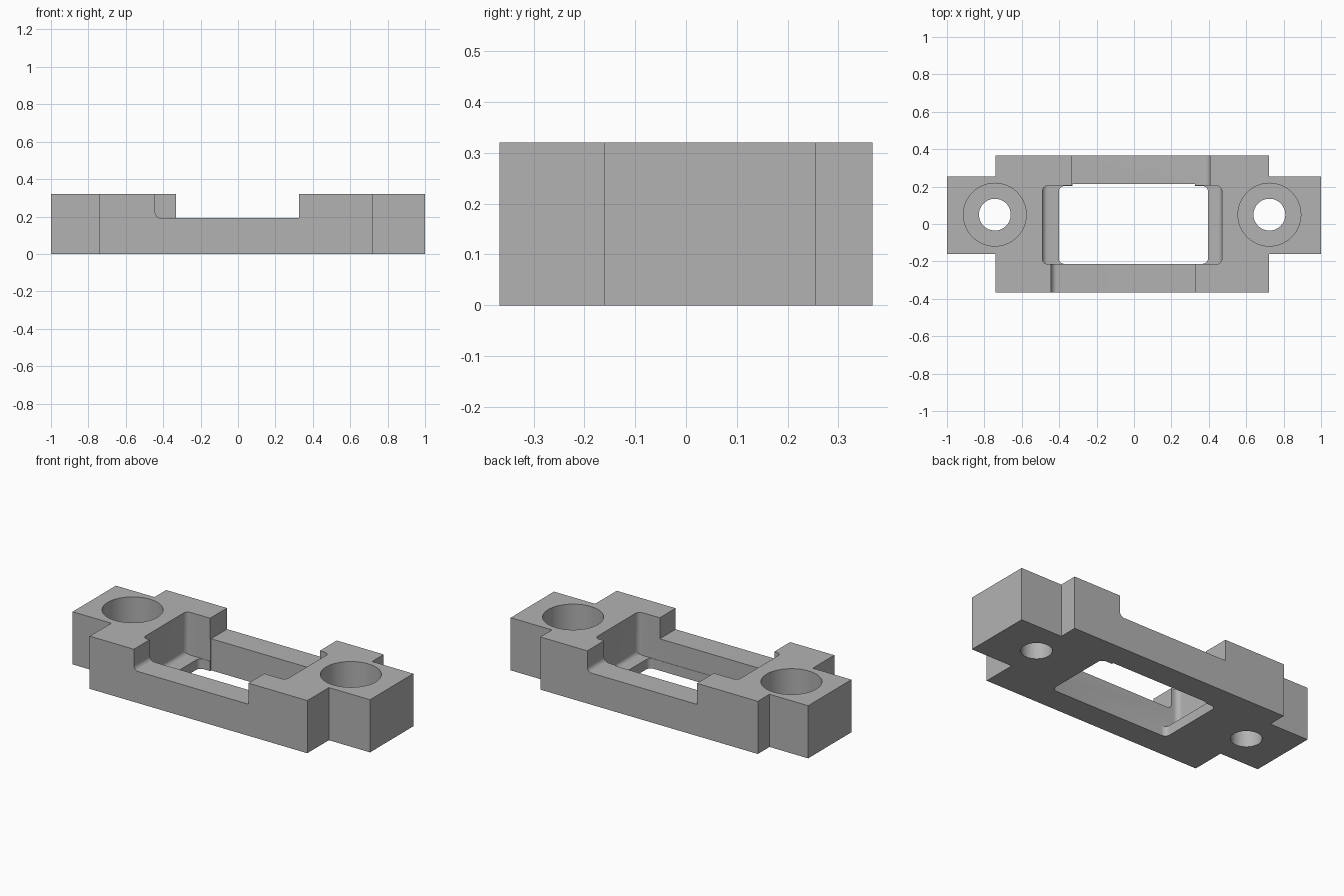
import bpy, bmesh, math

if "Cube" in bpy.data.objects:
    bpy.data.objects.remove(bpy.data.objects["Cube"])

H = 0.32
grey = bpy.data.materials.new("plain grey")
grey.diffuse_color = (0.45, 0.45, 0.45, 1)
grey.use_nodes = True
grey.node_tree.nodes["Principled BSDF"].inputs["Base Color"].default_value = grey.diffuse_color


def add_object(name, bm):
    bmesh.ops.recalc_face_normals(bm, faces=bm.faces)
    mesh = bpy.data.meshes.new(name)
    bm.to_mesh(mesh)
    bm.free()
    ob = bpy.data.objects.new(name, mesh)
    bpy.context.collection.objects.link(ob)
    return ob


def box(name, x, y, z, rounded=None, r=0.03):
    """Box from ranges; 'rounded' picks edges to fillet from (midpoint, direction)."""
    bm = bmesh.new()
    bmesh.ops.create_cube(bm, size=1)
    if rounded:
        picked = [e for e in bm.edges
                  if rounded((e.verts[0].co + e.verts[1].co) / 2,
                             e.verts[1].co - e.verts[0].co)]
    for v in bm.verts:
        for i, (lo, hi) in enumerate((x, y, z)):
            v.co[i] = lo if v.co[i] < 0 else hi
    if rounded:
        bmesh.ops.bevel(bm, geom=picked, offset=r, segments=6, profile=0.5,
                        affect='EDGES', clamp_overlap=True)
    return add_object(name, bm)


def cylinder(name, x, y, r, z0, z1):
    bm = bmesh.new()
    bmesh.ops.create_cone(bm, cap_ends=True, segments=64, radius1=r, radius2=r,
                          depth=z1 - z0)
    bmesh.ops.translate(bm, verts=bm.verts, vec=(x, y, (z0 + z1) / 2))
    return add_object(name, bm)


# Block with a narrower mounting tab at each end
outline = [(-1, -0.16), (-0.74, -0.16), (-0.74, -0.367), (0.723, -0.367),
           (0.723, -0.16), (1, -0.16), (1, 0.255), (0.723, 0.255),
           (0.723, 0.367), (-0.74, 0.367), (-0.74, 0.255), (-1, 0.255)]
bm = bmesh.new()
face = bm.faces.new([bm.verts.new((x, y, 0)) for x, y in outline])
top = bmesh.ops.extrude_face_region(bm, geom=[face])["geom"]
bmesh.ops.translate(bm, verts=[g for g in top if isinstance(g, bmesh.types.BMVert)],
                    vec=(0, 0, H))
body = add_object("mounting_bracket", bm)


def upright(m, d):
    return abs(d.z) > 0.5


cutters = [
    # Deep pocket, filleted where its end walls meet the ledges
    box("pocket_cutter", (-0.49, 0.47), (-0.215, 0.205), (0.06, 0.5),
        lambda m, d: upright(m, d) or (abs(d.y) > 0.5 and m.z < 0)),
    # Through opening with a small step in the back wall
    box("opening_cutter", (-0.402, 0.396), (-0.213, 0.203), (-0.1, 0.4), upright),
    box("step_cutter", (-0.33, 0.325), (0, 0.214), (-0.1, 0.45)),
    # Lowered rails, each with one filleted end
    box("front_rail_cutter", (-0.443, 0.327), (-0.5, -0.1), (0.192, 0.6),
        lambda m, d: abs(d.y) > 0.5 and m.z < 0 and m.x < 0),
    box("back_rail_cutter", (-0.331, 0.407), (0.1, 0.5), (0.192, 0.6),
        lambda m, d: abs(d.y) > 0.5 and m.z < 0 and m.x > 0),
]
# Counterbored screw holes
for cx in (-0.744, 0.724):
    cutters.append(cylinder("screw_hole_cutter", cx, 0.05, 0.085, -0.1, 0.3))
    cutters.append(cylinder("counterbore_cutter", cx, 0.05, 0.168, 0.12, 0.5))

for c in cutters:
    c.hide_render = True
    mod = body.modifiers.new(c.name, 'BOOLEAN')
    mod.operation = 'DIFFERENCE'
    mod.solver = 'EXACT'
    mod.object = c

# Bake the cuts and drop the cutters
bpy.context.view_layer.update()
deps = bpy.context.evaluated_depsgraph_get()
result = bpy.data.meshes.new_from_object(body.evaluated_get(deps))
body.modifiers.clear()
body.data = result
for c in cutters:
    bpy.data.objects.remove(c)

result.materials.clear()
result.materials.append(grey)
for p in result.polygons:
    p.material_index = 0

bpy.ops.object.select_all(action='DESELECT')
body.select_set(True)
bpy.context.view_layer.objects.active = body
bpy.ops.object.shade_smooth_by_angle(angle=math.radians(30))
